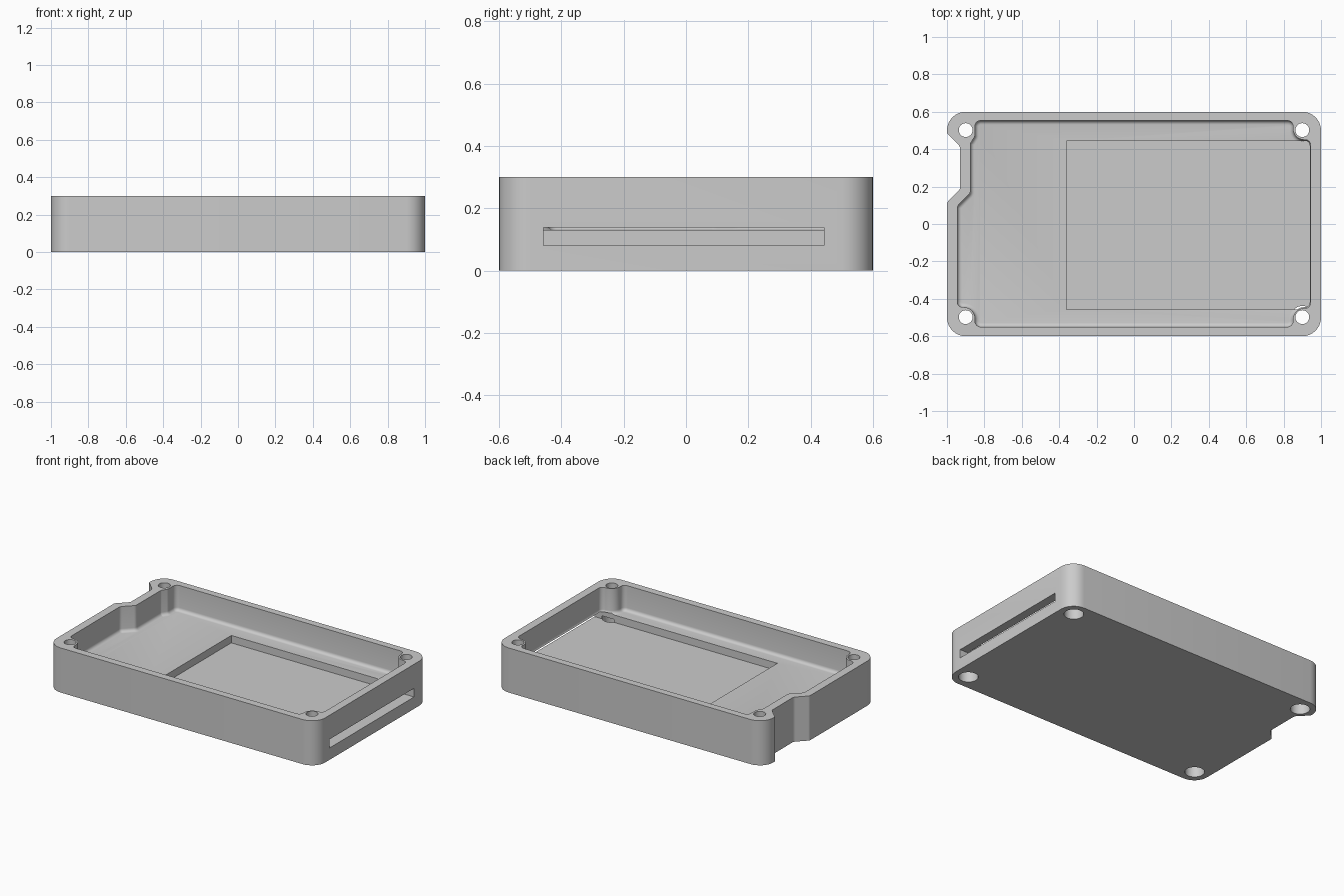
import bpy
import bmesh
import math
from mathutils import Vector

cube = bpy.data.objects.get("Cube")
if cube:
    bpy.data.objects.remove(cube, do_unlink=True)

HEIGHT, FLOOR, RECESS = 0.3, 0.13, 0.08

grey = bpy.data.materials.new("plain grey")
grey.use_nodes = True
colour = (0.6, 0.6, 0.6, 1)
grey.diffuse_color = colour
grey.node_tree.nodes["Principled BSDF"].inputs["Base Color"].default_value = colour


def rounded(corners, steps=8):
    """Outline through (x, y, radius) corners, each filleted by its radius."""
    out = []
    for i, (x, y, r) in enumerate(corners):
        p = Vector((x, y))
        if r == 0:
            out.append(p)
            continue
        a = (Vector(corners[i - 1][:2]) - p).normalized()
        b = (Vector(corners[(i + 1) % len(corners)][:2]) - p).normalized()
        half = a.angle(b) / 2
        centre = p + (a + b).normalized() * r / math.sin(half)
        start = p + a * r / math.tan(half) - centre
        end = p + b * r / math.tan(half) - centre
        sweep = math.pi - 2 * half
        for k in range(steps + 1):
            t = k / steps
            s0, s1 = math.sin((1 - t) * sweep), math.sin(t * sweep)
            out.append(centre + (start * s0 + end * s1) / math.sin(sweep))
    return out


def prism(name, outline, z0, z1, fillet=0):
    """Extrude an outline; optionally round its bottom edges."""
    bm = bmesh.new()
    base = bm.faces.new([bm.verts.new((p.x, p.y, z0)) for p in outline])
    top = bmesh.ops.extrude_face_region(bm, geom=[base])["geom"]
    bmesh.ops.translate(bm, vec=(0, 0, z1 - z0),
                        verts=[v for v in top if isinstance(v, bmesh.types.BMVert)])
    if fillet:
        low = [e for e in bm.edges if all(abs(v.co.z - z0) < 1e-5 for v in e.verts)]
        bmesh.ops.bevel(bm, geom=low, offset=fillet, segments=5, profile=0.5,
                        affect='EDGES', clamp_overlap=False)
    bmesh.ops.recalc_face_normals(bm, faces=bm.faces)
    mesh = bpy.data.meshes.new(name)
    bm.to_mesh(mesh)
    bm.free()
    mesh.materials.append(grey)
    obj = bpy.data.objects.new(name, mesh)
    bpy.context.collection.objects.link(obj)
    return obj


def circle(x, y, r, n=40):
    return [Vector((x + r * math.cos(k * math.tau / n), y + r * math.sin(k * math.tau / n)))
            for k in range(n)]


# Outer case with rounded corners and a notch in one end
case = prism("case_base", rounded([
    (-1, -0.6, 0.1), (1, -0.6, 0.1), (1, 0.6, 0.1), (-1, 0.6, 0.1),
    (-1, 0.485, 0), (-0.93, 0.415, 0.03), (-0.93, 0.185, 0.03), (-1, 0.115, 0.02)]),
    0, HEIGHT)

# Main cavity, stepping around the four screw posts and the notch
IN, POST = 0.03, 0.06
cavity = prism("cavity_cutter", rounded([
    (-0.945, -0.445, IN), (-0.85, -0.445, POST), (-0.85, -0.55, IN),
    (0.85, -0.55, IN), (0.85, -0.45, POST), (0.945, -0.45, IN),
    (0.945, 0.45, IN), (0.85, 0.45, POST), (0.85, 0.553, IN),
    (-0.85, 0.553, IN), (-0.85, 0.47, 0.03), (-0.875, 0.43, 0.02),
    (-0.875, 0.165, 0.03), (-0.945, 0.095, 0.03)]),
    FLOOR, HEIGHT + 0.1, fillet=0.022)

# Floor recess running out through the end wall as a slot
recess = prism("recess_cutter", rounded([
    (-0.36, -0.457, 0), (1.1, -0.457, 0), (1.1, 0.443, 0), (-0.36, 0.443, 0)]),
    RECESS, 0.138)

# Screw holes with wide bores underneath
cutters = [cavity, recess]
for x in (-0.9, 0.9):
    for y in (-0.498, 0.502):
        cutters.append(prism("hole_cutter", circle(x, y, 0.037), -0.1, HEIGHT + 0.1))
        cutters.append(prism("bore_cutter", circle(x, y, 0.06), -0.1, 0.1))

bpy.context.view_layer.objects.active = case
for cutter in cutters:
    cutter.hide_render = True
    cut = case.modifiers.new("cut", 'BOOLEAN')
    cut.operation, cut.solver, cut.object = 'DIFFERENCE', 'EXACT', cutter
    bpy.ops.object.modifier_apply(modifier=cut.name)
for cutter in cutters:
    bpy.data.objects.remove(cutter, do_unlink=True)

bpy.ops.object.select_all(action='DESELECT')
case.select_set(True)
bpy.ops.object.shade_smooth_by_angle(angle=math.radians(30))
